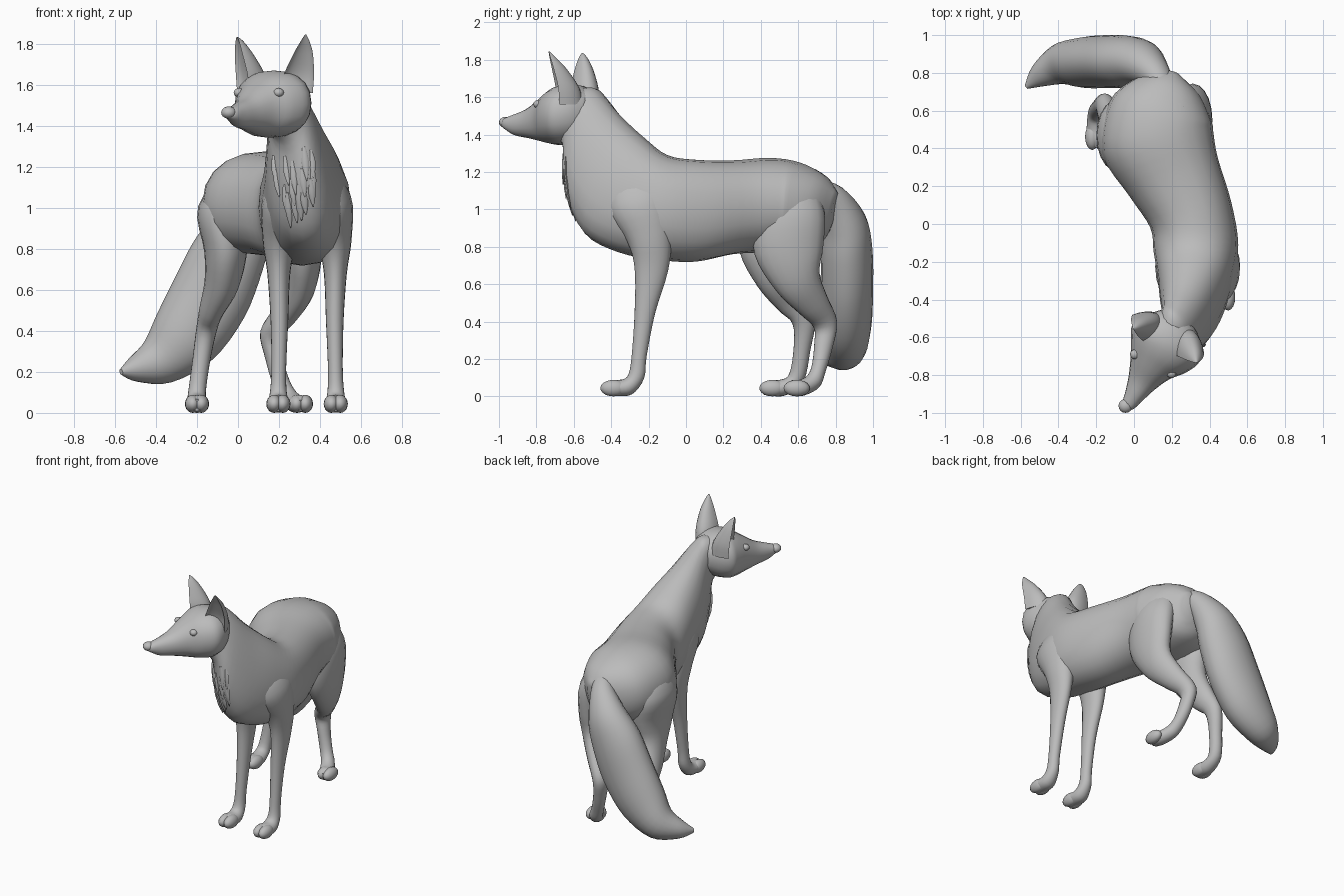
import bpy
import bmesh
import math
import random
from mathutils import Vector, Matrix
from mathutils.bvhtree import BVHTree

default_cube = bpy.data.objects.get("Cube")
if default_cube:
    bpy.data.objects.remove(default_cube, do_unlink=True)

fur = bpy.data.materials.new("plain grey")
fur.use_nodes = True
fur.diffuse_color = (0.5, 0.5, 0.5, 1)
for node in fur.node_tree.nodes:
    if node.type == 'BSDF_PRINCIPLED':
        node.inputs["Base Color"].default_value = fur.diffuse_color


def finish(name, bm):
    """Turn a bmesh into a smooth shaded object."""
    bmesh.ops.recalc_face_normals(bm, faces=bm.faces[:])
    mesh = bpy.data.meshes.new(name)
    bm.to_mesh(mesh)
    bm.free()
    mesh.materials.append(fur)
    obj = bpy.data.objects.new(name, mesh)
    bpy.context.scene.collection.objects.link(obj)
    bpy.ops.object.select_all(action='DESELECT')
    obj.select_set(True)
    bpy.context.view_layer.objects.active = obj
    bpy.ops.object.shade_smooth_by_angle(angle=math.radians(50))
    return obj


def spline(p, q, r, s, t):
    """Catmull-Rom point between q and r."""
    return 0.5 * (2 * q + (r - p) * t + (2 * p - 5 * q + 4 * r - s) * t * t
                  + (3 * q - p - 3 * r + s) * t * t * t)


def loft(name, sections, steps=4, sides=20, power=1.0, hollow=False):
    """Skin smooth rings through sections of (centre, side axis, depth axis)."""
    last = len(sections) - 1
    rings = []
    for i in range(last):
        near = [sections[max(0, min(last, i + k))] for k in (-1, 0, 1, 2)]
        for j in range(steps):
            rings.append([spline(*axis, j / steps) for axis in zip(*near)])
    rings.append(sections[last])
    bm = bmesh.new()
    loops = []
    for centre, a, b in rings:
        loop = []
        for k in range(sides):
            angle = math.tau * k / sides
            c, s = math.cos(angle), math.sin(angle)
            c = math.copysign(abs(c) ** power, c)
            s = math.copysign(abs(s) ** power, s)
            if hollow and s < 0:
                s *= -0.3
            loop.append(bm.verts.new(centre + a * c + b * s))
        loops.append(loop)
    for low, high in zip(loops, loops[1:]):
        for k in range(sides):
            n = (k + 1) % sides
            bm.faces.new((low[k], low[n], high[n], high[k]))
    bm.faces.new(loops[0])
    bm.faces.new(loops[-1])
    return finish(name, bm)


def tangent(points, i):
    return (points[min(i + 1, len(points) - 1)] - points[max(i - 1, 0)]).normalized()


def tube(name, rows, hint=(1, 0, 0), **options):
    """Rows are x, y, z, radius along the hint, radius across it."""
    points = [Vector(row[:3]) for row in rows]
    sections = []
    for i, row in enumerate(rows):
        t = tangent(points, i)
        side = Vector(hint)
        side = (side - t * side.dot(t)).normalized()
        sections.append((points[i], side * row[3], t.cross(side) * row[4]))
    return loft(name, sections, **options)


def spine(name, rows, **options):
    """Rows are top point, bottom point and half width."""
    points = [(Vector(top) + Vector(bottom)) / 2 for top, bottom, w in rows]
    sections = []
    for i, (top, bottom, width) in enumerate(rows):
        side = tangent(points, i).cross(Vector((0, 0, 1))).normalized()
        sections.append((points[i], side * width, (Vector(top) - Vector(bottom)) / 2))
    return loft(name, sections, **options)


def ball(name, place, size):
    bm = bmesh.new()
    bmesh.ops.create_uvsphere(bm, u_segments=16, v_segments=10, radius=1,
                              matrix=Matrix.Translation(place) @ Matrix.Diagonal((*size, 1)))
    return finish(name, bm)


# Torso and neck, from rump to skull
torso = spine("torso", [
    ((.2, .81, 1.09), (.19, .77, .9), .05),
    ((.19, .74, 1.18), (.17, .71, .82), .175),
    ((.15, .61, 1.25), (.13, .58, .78), .275),
    ((.13, .45, 1.275), (.12, .42, .77), .3),
    ((.22, .25, 1.262), (.2, .25, .76), .255),
    ((.3, .05, 1.265), (.3, .05, .72), .225),
    ((.32, -.1, 1.29), (.335, -.15, .73), .225),
    ((.31, -.22, 1.38), (.335, -.36, .77), .2),
    ((.28, -.34, 1.49), (.315, -.54, .87), .165),
    ((.25, -.44, 1.6), (.275, -.62, 1.08), .135),
    ((.22, -.5, 1.65), (.23, -.62, 1.3), .115),
    ((.18, -.58, 1.64), (.17, -.67, 1.38), .09)], power=.9)

# Head, turned toward its right, from skull to nose
head_rows = [(.23, -.5, 1.62, 1.42, .1), (.2, -.56, 1.66, 1.37, .17),
             (.17, -.63, 1.67, 1.345, .203), (.13, -.69, 1.65, 1.345, .175),
             (.085, -.76, 1.6, 1.36, .12), (.04, -.84, 1.54, 1.38, .078),
             (0, -.91, 1.51, 1.395, .052), (-.03, -.96, 1.49, 1.425, .035),
             (-.04, -.98, 1.475, 1.44, .015)]
spine("head", [((x, y, top), (x, y, low), w) for x, y, top, low, w in head_rows],
      power=.9)
ball("nose", (-.045, -.963, 1.465), (.037, .037, .03))
for side, place in (("left", (.198, -.79, 1.562)), ("right", (.005, -.69, 1.562))):
    ball(side + "_eye", place, (.026, .026, .022))


# Deep hollow ears, each opening forward and outward
def ear(name, path, facing):
    face = Vector((*facing, 0)).normalized()
    across = face.cross(Vector((0, 0, 1)))
    sizes = [(.075, .135), (.073, .12), (.048, .075), (.023, .033), (.004, .004)]
    loft(name, [(Vector(p), across * w, -face * d) for p, (w, d) in zip(path, sizes)],
         hollow=True, sides=24)


ear("left_ear", [(.29, -.685, 1.56), (.298, -.69, 1.65), (.318, -.712, 1.75),
                 (.327, -.727, 1.81), (.33, -.735, 1.845)], (.1, -1))
ear("right_ear", [(.025, -.55, 1.56), (.018, -.55, 1.65), (.003, -.55, 1.75),
                  (-.003, -.552, 1.81), (-.005, -.554, 1.835)], (-.93, -.39))


# Paws with two toes
def toes(name, x, y):
    for k in (-1, 1):
        ball(name + ("_inner_toe" if k < 0 else "_outer_toe"),
             (x + k * .021, y, .044), (.038, .07, .044))


# Front legs, mirrored about the chest
chest_x = .337
front_rows = [(.04, -.29, 1.24, .04, .12), (.115, -.25, 1.04, .1, .175),
              (.135, -.195, .85, .083, .122), (.138, -.185, .68, .056, .09),
              (.135, -.22, .45, .043, .055), (.138, -.25, .22, .036, .04),
              (.14, -.265, .11, .04, .043), (.14, -.31, .052, .05, .046),
              (.14, -.38, .044, .052, .043), (.14, -.43, .037, .035, .028)]
for side, sign in (("left", 1), ("right", -1)):
    tube(side + "_front_leg", [(chest_x + sign * row[0], *row[1:]) for row in front_rows])
    toes(side + "_front", chest_x + sign * .14, -.388)

# Hind legs, in a staggered stance
tube("left_hind_leg", [
    (.2, .54, 1.18, .09, .14), (.3, .555, .98, .105, .185), (.318, .55, .78, .092, .185),
    (.3, .6, .61, .075, .125), (.235, .68, .49, .06, .088), (.16, .745, .385, .053, .065),
    (.175, .735, .27, .042, .05), (.21, .71, .15, .042, .04), (.245, .68, .08, .045, .045),
    (.28, .62, .047, .05, .044), (.3, .57, .044, .052, .042), (.31, .545, .037, .035, .028)])
toes("left_hind", .307, .592)
tube("right_hind_leg", [
    (.04, .47, 1.18, .09, .14), (-.08, .47, .98, .118, .19), (-.06, .465, .79, .105, .18),
    (-.08, .5, .63, .085, .125), (-.13, .57, .5, .06, .085), (-.155, .63, .4, .05, .062),
    (-.18, .62, .25, .043, .045), (-.2, .59, .1, .043, .043),
    (-.2, .52, .048, .05, .044), (-.2, .45, .044, .052, .042), (-.2, .41, .037, .035, .028)])
toes("right_hind", -.2, .462)

# Bushy tail, swept to the right
tube("tail", [
    (.18, .68, 1.12, .05, .06), (.12, .785, 1.06, .075, .08), (.04, .85, .93, .115, .135),
    (-.04, .86, .78, .137, .18), (-.14, .86, .56, .14, .195),
    (-.26, .855, .37, .135, .175), (-.39, .845, .25, .108, .12),
    (-.5, .785, .215, .064, .065), (-.57, .725, .2, .012, .015)], hint=(0, 1, 0))

# Thin pointed locks of hair lying on the throat and chest
random.seed(4)
surface = BVHTree.FromObject(torso, bpy.context.evaluated_depsgraph_get())


def on_chest(x, z):
    return surface.ray_cast(Vector((x, -2, z)), Vector((0, 1, 0)))[0]


for row in range(4):
    for col in range(4):
        x = .275 + (col - 1.5) * (.06 - .009 * row) + random.uniform(-.02, .02)
        z = 1.28 - row * .07 + random.uniform(-.03, .03)
        length = random.uniform(.12, .18)
        hits = [on_chest(x + .015 * k, z - length * k) for k in (0, .5, 1)]
        if None in hits:
            continue
        widths = [(.008, .003), (.018, .008), (.002, .002)]
        hits[2].y -= .01
        tube("chest_lock", [(*p, *w) for p, w in zip(hits, widths)], sides=8)
